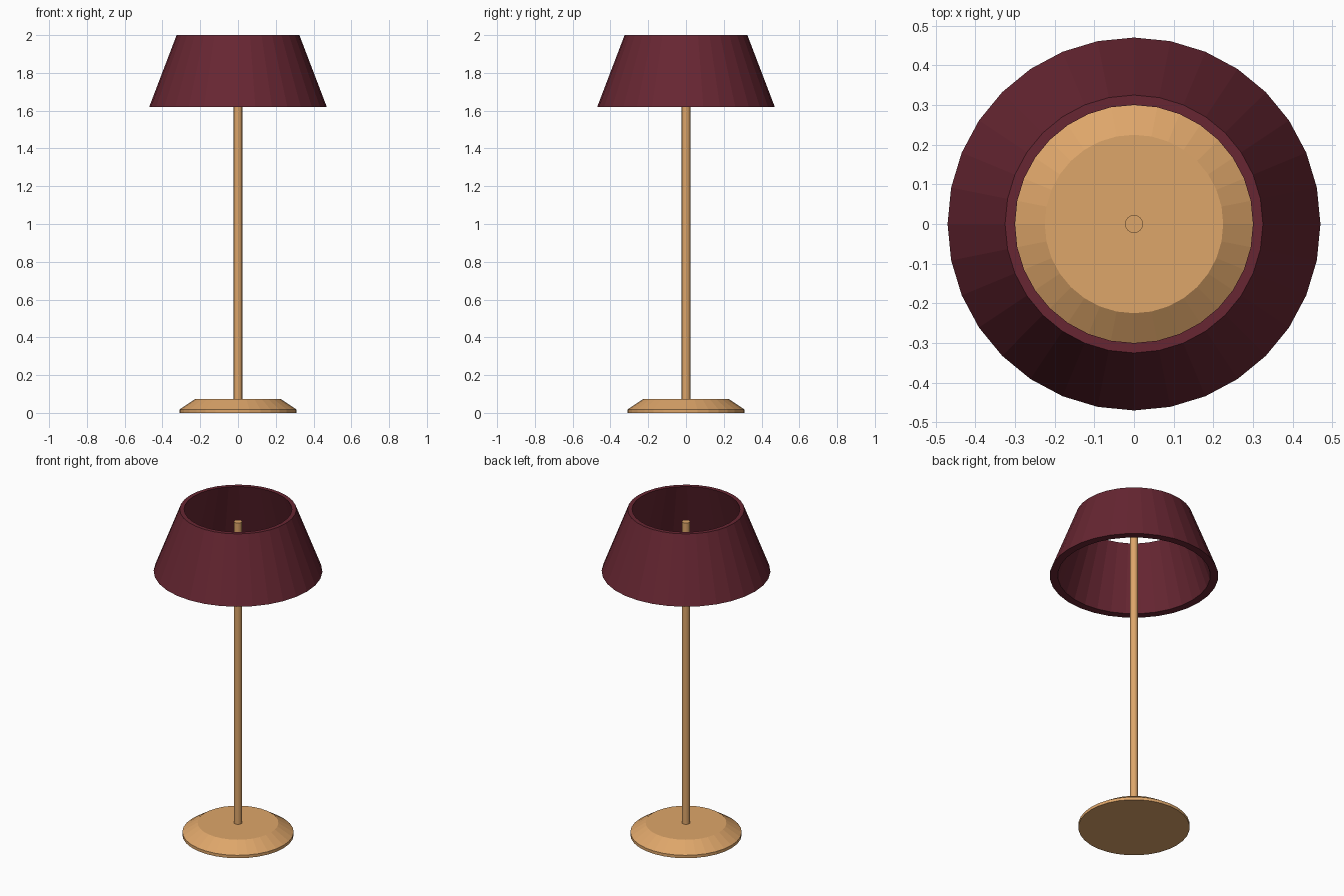
import bpy, bmesh, math

if "Cube" in bpy.data.objects:
    bpy.data.objects.remove(bpy.data.objects["Cube"])


def material(name, rgb):
    m = bpy.data.materials.new(name)
    m.diffuse_color = (*rgb, 1.0)
    m.use_nodes = True
    m.node_tree.nodes["Principled BSDF"].inputs["Base Color"].default_value = m.diffuse_color
    return m


WOOD = material("light_wood", (0.73, 0.381, 0.144))
FABRIC = material("burgundy_fabric", (0.136, 0.0194, 0.032))


def lathe(name, profile, sides, mat, closed=False):
    """Spin (radius, z) points round z; caps open ends unless the profile is closed."""
    bm = bmesh.new()
    rings = []
    for r, z in profile:
        rings.append([bm.verts.new((r * math.cos(2 * math.pi * i / sides),
                                    r * math.sin(2 * math.pi * i / sides), z))
                      for i in range(sides)])
    pairs = list(zip(rings, rings[1:]))
    if closed:
        pairs.append((rings[-1], rings[0]))
    for a, b in pairs:
        for i in range(sides):
            j = (i + 1) % sides
            bm.faces.new((a[i], a[j], b[j], b[i]))
    if not closed:
        bm.faces.new(rings[0][::-1])
        bm.faces.new(rings[-1])
    bmesh.ops.recalc_face_normals(bm, faces=bm.faces)
    mesh = bpy.data.meshes.new(name)
    bm.to_mesh(mesh)
    bm.free()
    mesh.materials.append(mat)
    obj = bpy.data.objects.new(name, mesh)
    bpy.context.collection.objects.link(obj)
    return obj


# Bevelled round foot
lathe("base", [(0.31, 0), (0.31, 0.018), (0.225, 0.074)], 32, WOOD)
# Slim pole, ending inside the shade
lathe("pole", [(0.0225, 0.07), (0.0225, 1.925)], 32, WOOD)
# Open conical shade with wall thickness
lathe("shade", [(0.47, 1.62), (0.325, 2.0), (0.30, 2.0), (0.425, 1.62)],
      32, FABRIC, closed=True)
